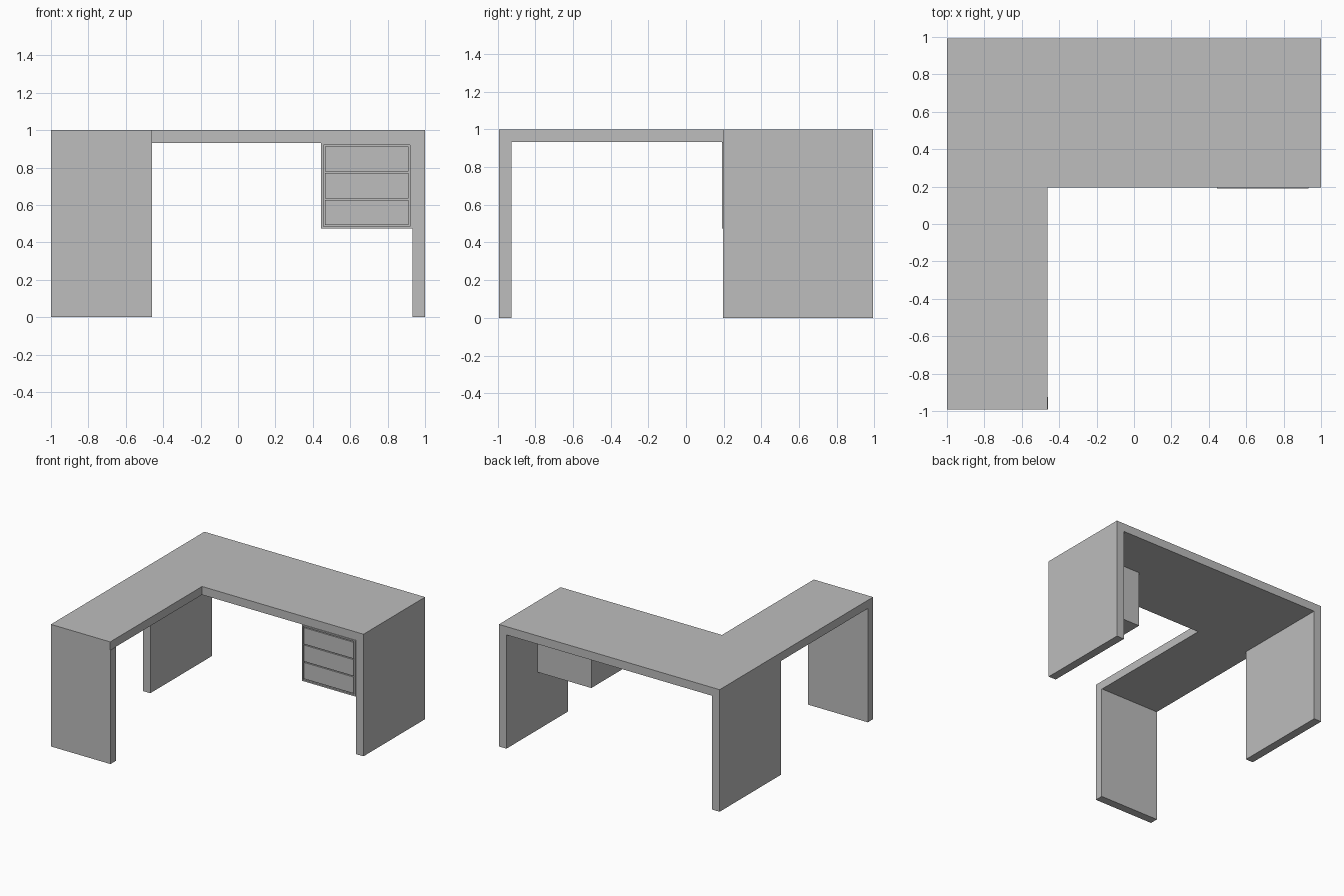
import bpy
import bmesh

cube = bpy.data.objects.get("Cube")
if cube:
    bpy.data.objects.remove(cube, do_unlink=True)

# Single grey finish
grey = bpy.data.materials.new("plain grey")
grey.use_nodes = True
colour = (0.51, 0.51, 0.51, 1)
grey.diffuse_color = colour
grey.node_tree.nodes["Principled BSDF"].inputs["Base Color"].default_value = colour


def finish(name, bm):
    bmesh.ops.recalc_face_normals(bm, faces=bm.faces)
    mesh = bpy.data.meshes.new(name)
    bm.to_mesh(mesh)
    bm.free()
    mesh.materials.append(grey)
    obj = bpy.data.objects.new(name, mesh)
    bpy.context.collection.objects.link(obj)
    return obj


def box(name, x, y, z):
    """Box spanning the given (low, high) ranges."""
    bm = bmesh.new()
    bmesh.ops.create_cube(bm, size=1)
    for v in bm.verts:
        v.co = [r[0] if c < 0 else r[1] for c, r in zip(v.co, (x, y, z))]
    return finish(name, bm)


LEFT, RIGHT = -1.0, 1.0
FRONT, BACK = -0.993, 0.993
INNER_X, INNER_Y = -0.463, 0.196
THICK, UNDER = 0.068, 0.932

# L-shaped worktop
bm = bmesh.new()
outline = [(LEFT, FRONT), (INNER_X, FRONT), (INNER_X, INNER_Y),
           (RIGHT, INNER_Y), (RIGHT, BACK), (LEFT, BACK)]
face = bm.faces.new([bm.verts.new((x, y, UNDER)) for x, y in outline])
top = bmesh.ops.extrude_face_region(bm, geom=[face])["geom"]
bmesh.ops.translate(bm, vec=(0, 0, 1 - UNDER),
                    verts=[e for e in top if isinstance(e, bmesh.types.BMVert)])
finish("worktop", bm)

# Panel legs
box("back_leg_right_end", (RIGHT - THICK, RIGHT), (INNER_Y, BACK), (0, UNDER))
box("back_leg_left_end", (LEFT, LEFT + THICK), (INNER_Y, BACK), (0, UNDER))
box("front_leg", (LEFT, INNER_X + 0.003), (FRONT, FRONT + THICK), (0, UNDER))

# Drawer cabinet hung below the worktop
X0, X1, Z0, Z1 = 0.445, 0.932, 0.473, UNDER
FACE_Y, RECESS_Y = 0.19, 0.205
RIM = 0.012
box("drawer_cabinet", (X0, X1), (RECESS_Y, 0.59), (Z0, Z1))

# Raised frame around the drawers
for side, x in (("left", (X0, X0 + RIM)), ("right", (X1 - RIM, X1))):
    box("drawer_frame_" + side, x, (FACE_Y, RECESS_Y), (Z0, Z1))
for side, z in (("bottom", (Z0, Z0 + RIM)), ("top", (Z1 - RIM, Z1))):
    box("drawer_frame_" + side, (X0 + RIM, X1 - RIM), (FACE_Y, RECESS_Y), z)

# Three drawer fronts with narrow shadow gaps
GAP = 0.008
step = (Z1 - Z0 - 2 * RIM - GAP) / 3
for i in range(3):
    base = Z0 + RIM + GAP + i * step
    box(f"drawer_front_{i + 1}", (X0 + RIM + GAP, X1 - RIM - GAP),
        (FACE_Y + 0.002, RECESS_Y), (base, base + step - GAP))
